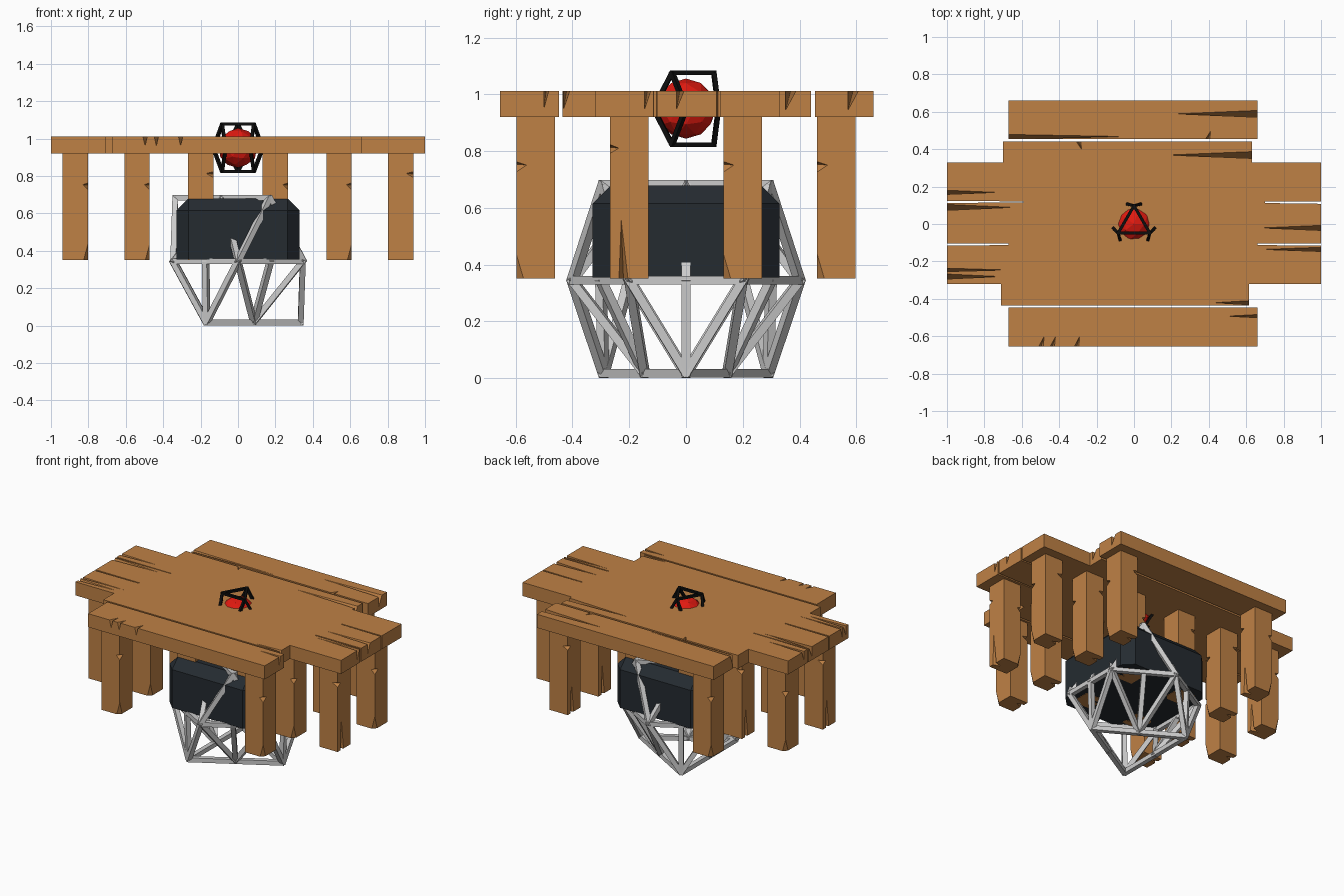
import bpy, bmesh
from math import cos, sin, radians
from mathutils import Vector

if "Cube" in bpy.data.objects:
    bpy.data.objects.remove(bpy.data.objects["Cube"])


def material(name, rgb):
    m = bpy.data.materials.new(name)
    m.diffuse_color = (*rgb, 1)
    m.use_nodes = True
    m.node_tree.nodes["Principled BSDF"].inputs["Base Color"].default_value = m.diffuse_color
    return m


WOOD = material("wood", (0.52, 0.22, 0.06))
DARK = material("dark_panel", (0.018, 0.024, 0.03))
RED = material("red_gem", (0.75, 0.01, 0.005))
BLACK = material("black_metal", (0.004, 0.004, 0.004))


def make(name, bm, mat=None):
    bmesh.ops.recalc_face_normals(bm, faces=bm.faces)
    me = bpy.data.meshes.new(name)
    bm.to_mesh(me)
    bm.free()
    if mat:
        me.materials.append(mat)
    ob = bpy.data.objects.new(name, me)
    bpy.context.collection.objects.link(ob)
    return ob


def slab(name, outline, z0, z1):
    bm = bmesh.new()
    f = bm.faces.new([bm.verts.new((x, y, z0)) for x, y in outline])
    r = bmesh.ops.extrude_face_region(bm, geom=[f])
    bmesh.ops.translate(bm, vec=(0, 0, z1 - z0),
                        verts=[v for v in r["geom"] if isinstance(v, bmesh.types.BMVert)])
    return make(name, bm, WOOD)


def chip_away(ob, tetras):
    """Cut splinters (tetrahedra) out of a piece of wood."""
    for pts in tetras:
        bm = bmesh.new()
        v = [bm.verts.new(p) for p in pts]
        for a, b, c in ((0, 1, 2), (0, 1, 3), (1, 2, 3), (0, 2, 3)):
            bm.faces.new((v[a], v[b], v[c]))
        cutter = make("splinter_cutter", bm)
        cutter.hide_render = True
        mod = ob.modifiers.new("splinter", 'BOOLEAN')
        mod.operation, mod.solver, mod.object = 'DIFFERENCE', 'EXACT', cutter
        bpy.context.view_layer.objects.active = ob
        bpy.ops.object.modifier_apply(modifier=mod.name)
        bpy.data.objects.remove(cutter)


Z0, Z1 = 0.92, 1.012


def crack(xe, xt, y, w, d=0.07):
    """Long crack from a plank end to a tip along the grain."""
    xo = xe + (0.02 if xe > xt else -0.02)
    return [(xo, y - w / 2, Z1 + .004), (xo, y + w / 2, Z1 + .004), (xt, y, Z1 + .004), (xo, y - w / 2, Z1 - d)]


def nick(x, ye, inward, w=0.03):
    """Short notch in a plank's long edge."""
    yo = ye - 0.01 * (1 if inward > 0 else -1)
    return [(x - w / 2, yo, Z1 + .004), (x + w / 2, yo, Z1 + .004), (x + w * .7, ye + inward, Z1 + .004), (x, yo, Z1 - .06)]


# Tabletop: joined centre with split ends, plus two outer planks
centre = [(-.71, -.435), (.615, -.435), (.615, -.32), (1, -.32), (1, -.115), (.66, -.113),
          (.66, -.105), (1, -.103), (1, .108), (.7, .112), (.7, .119), (1, .119), (1, .33),
          (.63, .33), (.63, .44), (-.7, .44), (-.7, .33), (-1, .33), (-1, .123), (-.59, .121),
          (-.59, .116), (-1, .112), (-1, -.103), (-.67, -.105), (-.67, -.113), (-1, -.115),
          (-1, -.32), (-.71, -.32)]
top = slab("tabletop_centre", centre, Z0, Z1)
chip_away(top, [crack(-1, -.72, .17, .025), crack(-1, -.63, .09, .035), crack(-1, -.66, -.245, .02),
                crack(-1, -.7, -.28, .03), crack(1, .66, -.02, .03), crack(1, .67, -.135, .025),
                crack(.63, .15, .37, .04), crack(.615, .42, -.42, .025),
                nick(-.3, .44, -.045)])
front = slab("front_plank", [(-.67, -.655), (.66, -.655), (.66, -.447), (-.67, -.447)], Z0, Z1)
chip_away(front, [crack(.66, .49, -.492, .02), nick(-.5, -.655, .06), nick(-.44, -.655, .055),
                  nick(-.31, -.655, .06)])
back = slab("back_plank", [(-.67, .455), (.66, .455), (.66, .66), (-.67, .66)], Z0, Z1)
chip_away(back, [crack(.66, .2, .59, .04), crack(-.67, 0, .468, .025), nick(.39, .455, .045)])

# Legs: one chipped beam, repeated under the boards
h = 0.068
leg = slab("leg", [(-h, -h), (h, -h), (h, h), (-h, h)], .352, Z0 + .01)
chip_away(leg, [
    [(h + .01, -h - .01, .77), (h + .01, -h - .01, .71), (h - .035, -h - .01, .755), (h + .01, -h + .05, .75)],
    [(-h - .01, h + .01, .83), (-h - .01, h + .01, .78), (-h + .05, h + .01, .815), (-h - .01, h - .04, .81)],
    [(h + .01, -h - .01, .34), (h - .035, -h - .01, .34), (h + .005, -h - .01, .49), (h + .01, -h + .04, .34)],
    [(-h - .01, .0, .34), (-h - .01, .04, .34), (-h - .01, .03, .6), (-h + .05, .02, .34)]])
spots = [(x, y) for x in (-.87, -.54, -.2, .2, .54, .87) for y in (-.2, .2)]
spots += [(x, y) for x in (-.54, .54) for y in (-.53, .53)]
for i, (x, y) in enumerate(spots):
    ob = leg if i == 0 else leg.copy()
    if i:
        bpy.context.collection.objects.link(ob)
    ob.name = f"leg_{i + 1}"
    ob.location = (x, y, 0)
    ob.rotation_euler.z = radians(180 if i % 3 == 1 else 0)

# Dark bevelled core block under the table
bm = bmesh.new()
bmesh.ops.create_cube(bm, size=1)
for v in bm.verts:
    v.co = Vector((v.co.x * .66, v.co.y * .66, .355 if v.co.z < 0 else .68))
edges = [e for e in bm.edges if max(v.co.z for v in e.verts) > .6]
bmesh.ops.bevel(bm, geom=edges, offset=.065, segments=1, affect='EDGES')
make("core_block", bm, DARK)


def cage(name, pts, pairs, r, mat=None):
    """Square struts between points."""
    bm = bmesh.new()
    for i, j in pairs:
        a, b = Vector(pts[i]), Vector(pts[j])
        d = b - a
        q = d.to_track_quat('Z', 'Y')
        c = bmesh.ops.create_cube(bm, size=1)["verts"]
        for v in c:
            v.co = (a + b) / 2 + q @ Vector((v.co.x * 2 * r, v.co.y * 2 * r, v.co.z * (d.length + 1.2 * r)))
    return make(name, bm, mat)


def polar(rad, deg, z):
    return (rad * cos(radians(deg)), rad * sin(radians(deg)), z)


def mid(a, b):
    return tuple((Vector(a) + Vector(b)) / 2)


# Grey lattice: bottom triangle, middle hexagon, opposed top triangle
P = [polar(.335, 120 * k, .017) for k in range(3)]
P += [polar(.4, 30 + 60 * k, .345) for k in range(6)]
P += [polar(.335, 60 + 120 * k, .683) for k in range(3)]
E = [(k, (k + 1) % 3) for k in range(3)] + [(3 + k, 3 + (k + 1) % 6) for k in range(6)]
E += [(9 + k, 9 + (k + 1) % 3) for k in range(3)]
for k in range(3):
    lo = (3 + (2 * k - 1) % 6, 3 + 2 * k)
    hi = (3 + 2 * k, 3 + 2 * k + 1)
    E += [(k, lo[0]), (k, lo[1]), (9 + k, hi[0]), (9 + k, hi[1])]
    # Extra braces from edge midpoints
    P.append(mid(P[k], P[(k + 1) % 3]))
    E += [(len(P) - 1, hi[0]), (len(P) - 1, hi[1])]
    P += [mid(P[9 + k], P[9 + (k + 1) % 3]), mid(P[hi[1]], P[3 + (2 * k + 2) % 6])]
    n = len(P)
    E += [(n - 2, n - 1), (n - 2, hi[1]), (n - 2, 3 + (2 * k + 2) % 6), (n - 1, (k + 1) % 3)]
    P.append(mid(P[hi[0]], P[hi[1]]))
    E.append((n - 3, n))
cage("lattice_frame", P, E, .015)

# Red faceted gem in a black cage through the tabletop
bm = bmesh.new()
bmesh.ops.create_icosphere(bm, subdivisions=2, radius=.106)
gem = make("gem", bm, RED)
gem.location = (0, 0, .95)
C = [polar(.098, 90 + 120 * k, 1.077) for k in range(3)]
C += [polar(.098, 90 + 120 * k, .823) for k in range(3)]
C += [polar(.132, 60 * k, .95) for k in range(6)]
E = [(6 + k, 6 + (k + 1) % 6) for k in range(6)]
for k in range(3):
    E += [(k, (k + 1) % 3), (3 + k, 3 + (k + 1) % 3)]
    for j in ((2 * k + 1) % 6, (2 * k + 2) % 6):
        E += [(k, 6 + j), (3 + k, 6 + j)]
cage("gem_cage", C, E, .008, BLACK)
